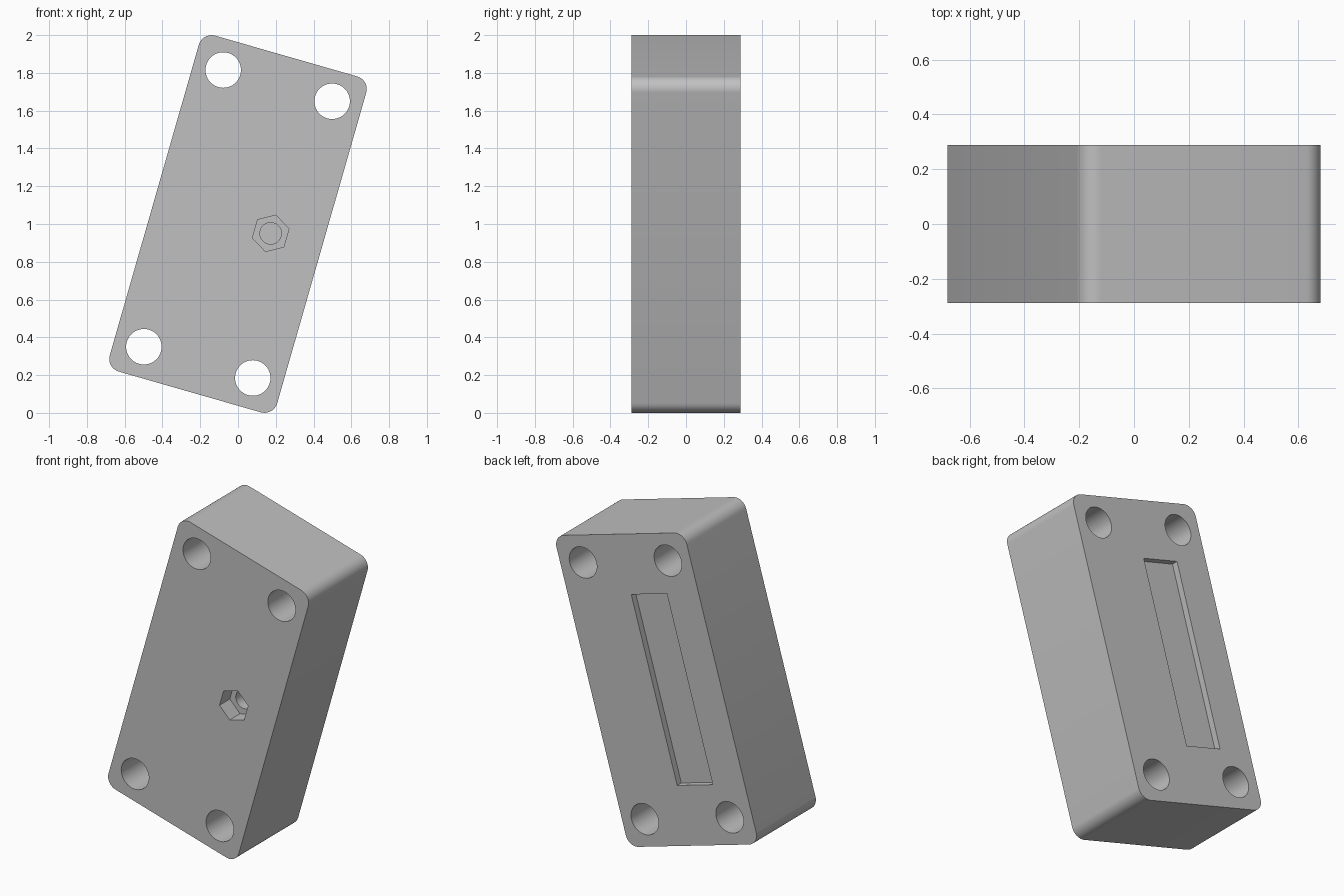
import bpy
import bmesh
from math import cos, sin, pi, radians
from mathutils import Matrix

cube = bpy.data.objects.get("Cube")
if cube:
    bpy.data.objects.remove(cube, do_unlink=True)

HALF_W, HALF_H, HALF_D = 0.461, 0.925, 0.288
CORNER = 0.07
TILT = Matrix.Translation((0, 0, 1)) @ Matrix.Rotation(radians(16), 4, "Y")

grey = bpy.data.materials.new("plain grey")
grey.use_nodes = True
colour = (0.53, 0.53, 0.53, 1)
grey.diffuse_color = colour
grey.node_tree.nodes["Principled BSDF"].inputs["Base Color"].default_value = colour


def circle(u, v, r, n, start=0.0):
    return [(u + r * cos(start + 2 * pi * i / n), v + r * sin(start + 2 * pi * i / n))
            for i in range(n)]


def rounded_rect(w, h, r, steps=10):
    pts = []
    for k, (su, sv) in enumerate([(1, 1), (-1, 1), (-1, -1), (1, -1)]):
        for i in range(steps + 1):
            a = (k + i / steps) * pi / 2
            pts.append((su * (w - r) + r * cos(a), sv * (h - r) + r * sin(a)))
    return pts


def prism(name, outline, y0, y1):
    """Extrude an outline in the tilted face plane from y0 to y1."""
    bm = bmesh.new()
    face = bm.faces.new([bm.verts.new((u, y0, v)) for u, v in outline])
    ext = bmesh.ops.extrude_face_region(bm, geom=[face])
    verts = [g for g in ext["geom"] if isinstance(g, bmesh.types.BMVert)]
    bmesh.ops.translate(bm, verts=verts, vec=(0, y1 - y0, 0))
    bmesh.ops.recalc_face_normals(bm, faces=bm.faces)
    bm.transform(TILT)
    mesh = bpy.data.meshes.new(name)
    bm.to_mesh(mesh)
    bm.free()
    mesh.materials.append(grey)
    obj = bpy.data.objects.new(name, mesh)
    bpy.context.collection.objects.link(obj)
    return obj


block = prism("block", rounded_rect(HALF_W, HALF_H, CORNER), -HALF_D, HALF_D)

# Four through holes near the corners
cutters = [prism("corner_hole_cutter", circle(su * 0.3, sv * 0.762, 0.094, 48), -0.5, 0.5)
           for su in (-1, 1) for sv in (-1, 1)]

# Hexagonal nut pocket in the front, with a blind screw hole behind it
cutters.append(prism("nut_pocket_cutter", circle(0.18, 0, 0.1, 6, pi / 2), -0.5, -HALF_D + 0.1))
cutters.append(prism("screw_hole_cutter", circle(0.18, 0, 0.057, 32), -0.4, 0.05))

# Long shallow recess in the back
recess = [(-0.237, -0.567), (0.015, -0.567), (0.015, 0.567), (-0.237, 0.567)]
cutters.append(prism("back_recess_cutter", recess, HALF_D - 0.04, 0.5))

bpy.ops.object.select_all(action="DESELECT")
block.select_set(True)
bpy.context.view_layer.objects.active = block
for cutter in cutters:
    cutter.hide_render = True
    mod = block.modifiers.new("cut", "BOOLEAN")
    mod.operation = "DIFFERENCE"
    mod.solver = "EXACT"
    mod.object = cutter
    bpy.ops.object.modifier_apply(modifier=mod.name)
    bpy.data.objects.remove(cutter, do_unlink=True)

bpy.ops.object.shade_smooth_by_angle(angle=radians(30))
